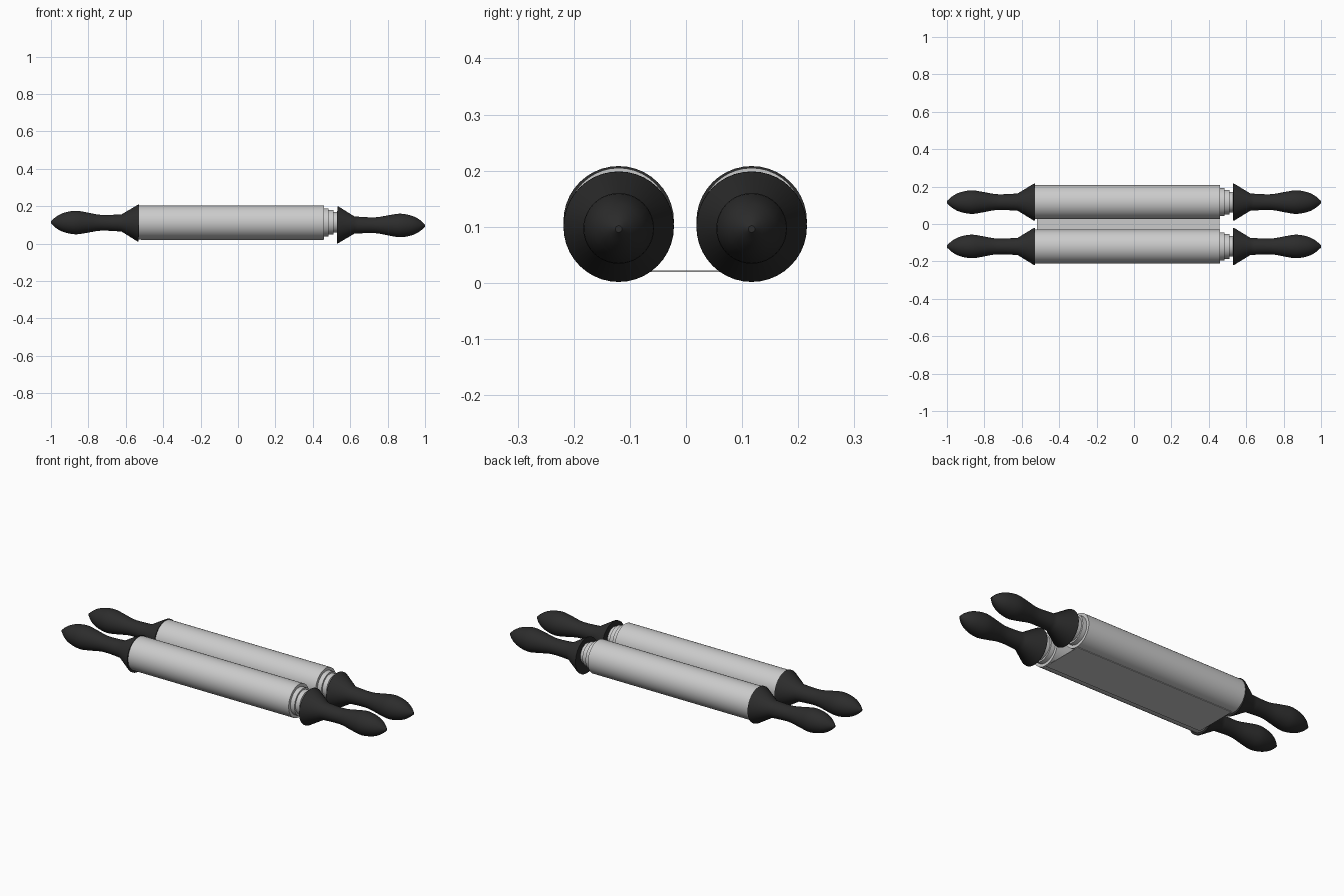
import bpy, bmesh, math
from mathutils import Vector

if "Cube" in bpy.data.objects:
    bpy.data.objects.remove(bpy.data.objects["Cube"])

SIDES = 40


def catmull(pts, n=4):
    """Smooth a few profile points into a curve."""
    p = [Vector(q) for q in pts]
    p = [2 * p[0] - p[1]] + p + [2 * p[-1] - p[-2]]
    out = []
    for i in range(1, len(p) - 2):
        a, b, c, d = p[i - 1:i + 3]
        for k in range(n):
            t = k / n
            out.append(0.5 * (2 * b + (c - a) * t + (2 * a - 5 * b + 4 * c - d) * t * t
                              + (3 * b - a - 3 * c + d) * t ** 3))
    return out + [p[-2]]


def lathe(name, profile, loc, tilt=0.0, mat=None):
    """Revolve (x, radius) points around the x axis, closing both ends."""
    bm = bmesh.new()
    rings = [[bm.verts.new((x, r * math.cos(2 * math.pi * i / SIDES),
                            r * math.sin(2 * math.pi * i / SIDES)))
              for i in range(SIDES)] for x, r in profile]
    for a, b in zip(rings, rings[1:]):
        for i in range(SIDES):
            j = (i + 1) % SIDES
            bm.faces.new((a[i], a[j], b[j], b[i]))
    bm.faces.new(rings[0])
    bm.faces.new(rings[-1])
    bmesh.ops.recalc_face_normals(bm, faces=bm.faces)
    me = bpy.data.meshes.new(name)
    bm.to_mesh(me)
    bm.free()
    ob = bpy.data.objects.new(name, me)
    bpy.context.collection.objects.link(ob)
    ob.location = loc
    ob.rotation_euler.y = tilt
    if mat:
        me.materials.append(mat)
    bpy.ops.object.select_all(action='DESELECT')
    ob.select_set(True)
    bpy.context.view_layer.objects.active = ob
    bpy.ops.object.shade_smooth_by_angle(angle=math.radians(35))
    return ob


dark = bpy.data.materials.new("dark_handle")
dark.diffuse_color = (0.025, 0.025, 0.025, 1)
dark.use_nodes = True
dark.node_tree.nodes["Principled BSDF"].inputs["Base Color"].default_value = dark.diffuse_color

# Turned handle: flared collar, slim neck, bulged grip, pointed tip
grip = catmull([(0.622, 0.046), (0.70, 0.042), (0.75, 0.044), (0.81, 0.055),
                (0.87, 0.063), (0.93, 0.052), (0.97, 0.032), (1.0, 0.006)])
handle = [(0.53, 0.0985), (0.537, 0.098)] + [(p.x, p.y) for p in grip]

# Paper roll: outer winding with inner windings telescoping out on the right
roll = [(-0.535, 0.091), (0.46, 0.091), (0.46, 0.075), (0.485, 0.075), (0.485, 0.066),
        (0.51, 0.066), (0.51, 0.055), (0.535, 0.055)]

for side, y in (("front", -0.12), ("back", 0.117)):
    lathe(side + "_paper_roll", roll, (0, y, 0.114))
    for end, s in (("left", -1), ("right", 1)):
        lathe(f"{side}_{end}_handle", [(s * x, r) for x, r in handle],
              (0, y, 0.105), 0.009, dark)

# Open stretch of paper running under both rolls
bpy.ops.mesh.primitive_cube_add(size=1, location=(-0.03, 0, 0.021))
sheet = bpy.context.object
sheet.name = "paper_sheet"
sheet.scale = (0.975, 0.24, 0.003)
